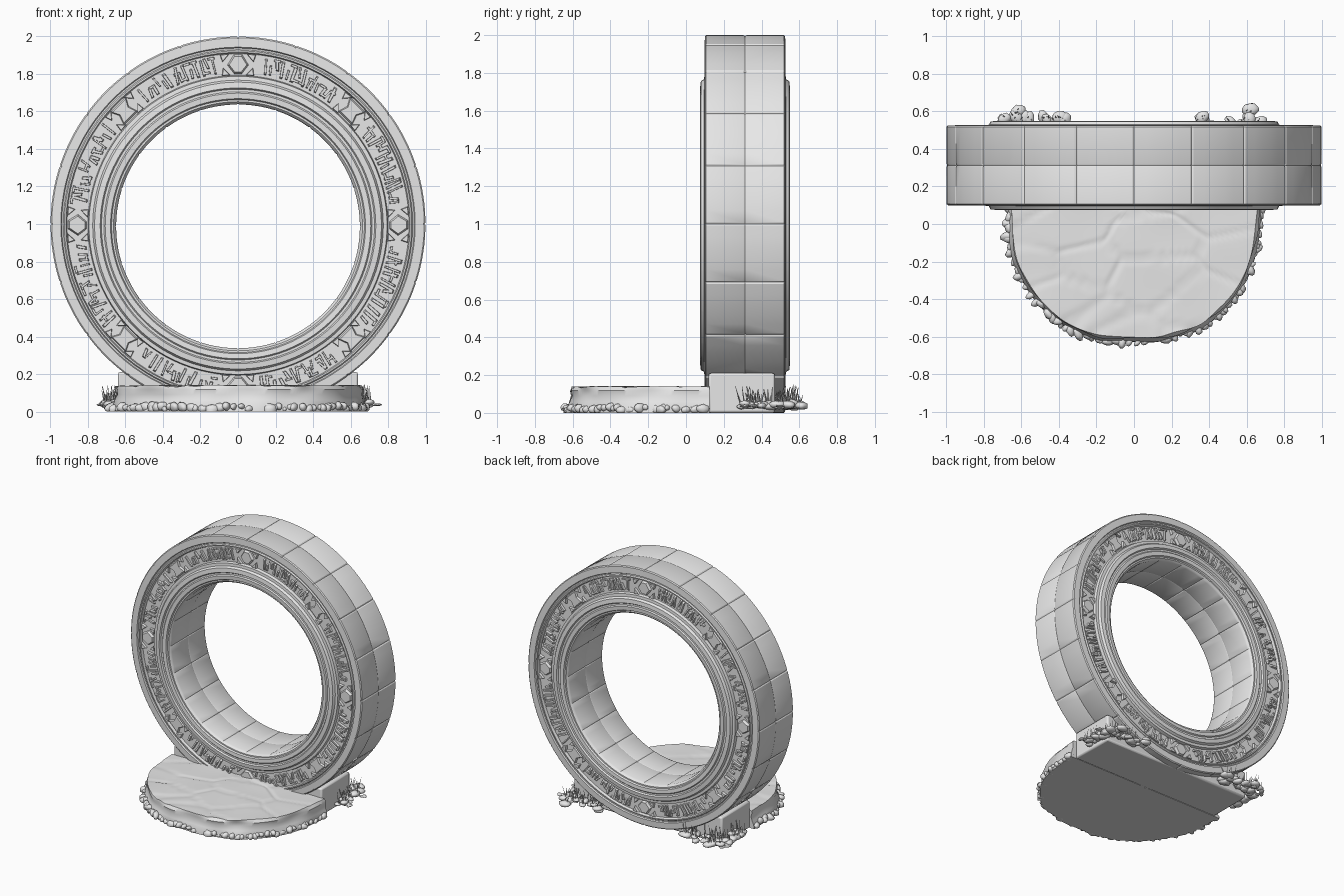
import bpy, bmesh, math, random
from mathutils import Vector, Matrix, noise

if "Cube" in bpy.data.objects:
    bpy.data.objects.remove(bpy.data.objects["Cube"])

random.seed(7)
MID = 0.3125                      # y of the ring's middle plane
stone = bpy.data.materials.new("grey_stone")
stone.diffuse_color = (0.8, 0.8, 0.8, 1)
stone.use_nodes = True
stone.node_tree.nodes["Principled BSDF"].inputs["Base Color"].default_value = stone.diffuse_color


def finish(bm, name, angle=35):
    bmesh.ops.recalc_face_normals(bm, faces=bm.faces[:])
    me = bpy.data.meshes.new(name)
    bm.to_mesh(me)
    bm.free()
    me.materials.append(stone)
    ob = bpy.data.objects.new(name, me)
    bpy.context.collection.objects.link(ob)
    bpy.ops.object.select_all(action='DESELECT')
    ob.select_set(True)
    bpy.context.view_layer.objects.active = ob
    bpy.ops.object.shade_smooth_by_angle(angle=math.radians(angle))
    return ob


def polar(r, deg, h):
    """Point on the ring: radius, angle, offset from the middle plane."""
    cz = 0.9875 + (r - 0.65) / 0.35 * 0.0125
    a = math.radians(deg)
    return Vector((r * math.cos(a), MID + h, cz + r * math.sin(a)))


# Ring: moulded profile swept round twenty blocks with shallow joints
half = [(.996, 0), (1, .01), (1, .206), (.993, .2125), (.945, .2145), (.94, .204),
        (.932, .204), (.926, .213), (.918, .213), (.912, .192), (.80, .192),
        (.795, .215), (.775, .217), (.765, .234), (.735, .2375), (.728, .226),
        (.715, .226), (.708, .234), (.68, .232), (.674, .22), (.664, .22),
        (.656, .212), (.65, .20), (.65, .01), (.653, 0)]
profile = [(r, -h) for r, h in half] + [(r, h) for r, h in half[-2:0:-1]]
bm = bmesh.new()
rings = []
for block in range(20):
    for step in (0, .5, 4, 7, 11, 14, 17.5):
        row = []
        for r, h in profile:
            if step == 0 and r > .99:
                r -= .005
            if step == 0 and r < .655:
                r += .004
            row.append(bm.verts.new(polar(r, block * 18 + step, h)))
        rings.append(row)
n = len(profile)
for i, row in enumerate(rings):
    nxt = rings[(i + 1) % len(rings)]
    for j in range(n):
        bm.faces.new((row[j], row[(j + 1) % n], nxt[(j + 1) % n], nxt[j]))
finish(bm, "portal_ring", 30)


# Carved relief in the channel, on both faces of the ring
def plate(bm, pts, top, side):
    """Tapered plate from (radius, angle) points, rising from the channel floor."""
    cr = sum(p[0] for p in pts) / len(pts)
    ca = sum(p[1] for p in pts) / len(pts)
    low = [bm.verts.new(polar(r, a, side * .185)) for r, a in pts]
    up = [bm.verts.new(polar(cr + (r - cr) * .78, ca + (a - ca) * .78, side * top))
          for r, a in pts]
    k = len(pts)
    bm.faces.new(up)
    for i in range(k):
        bm.faces.new((low[i], low[(i + 1) % k], up[(i + 1) % k], up[i]))


bm = bmesh.new()
for side in (-1, 1):
    for s in range(8):
        a = s * 45
        # lozenge with corner wedges
        if s % 2 == 0:
            plate(bm, [(.91, a - 1.5), (.91, a + 1.5), (.855, a + 4), (.805, a + 1.5),
                       (.805, a - 1.5), (.855, a - 4)], .211, side)
        else:
            plate(bm, [(.91, a - 4), (.91, a + 4), (.86, a + 2.5), (.805, a + 4),
                       (.805, a - 4), (.86, a - 2.5)], .207, side)
        for m in (-1, 1):
            plate(bm, [(.912, a + m * 2.8), (.912, a + m * 6.2), (.87, a + m * 5.5)], .211, side)
            plate(bm, [(.80, a + m * 2.8), (.80, a + m * 6.2), (.845, a + m * 5.5)], .211, side)
        # rune-like strokes
        t = a + 8
        while t < a + 36:
            w = random.uniform(.7, 1.3)
            r0, r1 = random.choice([(.81, .905), (.815, .87), (.845, .905), (.81, .9)])
            lean = random.uniform(-1.2, 1.2)
            plate(bm, [(r0, t), (r0, t + w), (r1, t + w + lean), (r1, t + lean)],
                  random.uniform(.205, .213), side)
            if random.random() < .5:
                rb = random.choice([.82, .86, .89])
                plate(bm, [(rb, t), (rb, t + 2.6), (rb + .014, t + 2.6), (rb + .014, t)],
                      .207, side)
            t += w + random.uniform(.7, 1.5)
finish(bm, "carved_relief")

# Plinth block under the ring
bm = bmesh.new()
bmesh.ops.create_cube(bm, size=1, matrix=Matrix.Translation((0, .295, .105))
                      @ Matrix.Diagonal((1.28, .35, .21, 1)))
# keep the block clear of the ring's carved faces by narrowing its upper middle
plinth = finish(bm, "plinth_block")
bev = plinth.modifiers.new("worn_edges", 'BEVEL')
bev.width = .012
bev.segments = 2

# Half-round dais with uneven paving on top
CY, RX, RY = .125, .66, .735


def outline(t):
    c, s = math.cos(t), math.sin(t)
    e = 2 / 2.3
    return (RX * math.copysign(abs(c) ** e, c), -RY * abs(s) ** e)


def paving(x, y):
    d, _ = noise.voronoi(Vector((x * 2.6, y * 4.2, 3.3)))
    crack = max(0, 1 - (d[1] - d[0]) / .12)
    return .139 + .006 * noise.noise(Vector((x * 4, y * 4, 0))) - .007 * crack


bm = bmesh.new()
COLS, ROWS = 110, 26
layers = [(i / ROWS, None) for i in range(1, ROWS + 1)]
layers += [(1.008, .118), (1.0, .09), (1.015, .06), (1.03, .03), (1.035, 0), (.01, 0)]
grid = []
for f, z in [(.001, None)] + layers:
    row = []
    for j in range(COLS + 1):
        t = math.pi * j / COLS
        ox, oy = outline(t)
        edge = 1 + .03 * noise.noise(Vector((ox * 5, oy * 5, 1 if z is None else 1 + z * 8)))
        if f < .5:
            edge = 1
        x, y = ox * f * edge, oy * f * edge
        if j in (0, COLS):
            y = 0
        row.append(bm.verts.new((x, CY + y, paving(x, y) if z is None else z)))
    grid.append(row)
for a, b in zip(grid, grid[1:]):
    for j in range(COLS):
        bm.faces.new((a[j], a[j + 1], b[j + 1], b[j]))
bmesh.ops.remove_doubles(bm, verts=bm.verts[:], dist=.0003)
bmesh.ops.holes_fill(bm, edges=[e for e in bm.edges if e.is_boundary], sides=0)
finish(bm, "paved_dais", 40)


def lump(bm, loc, size):
    m = (Matrix.Translation(loc) @ Matrix.Rotation(random.uniform(0, 6.3), 4, 'Z')
         @ Matrix.Diagonal((*size, 1)))
    made = bmesh.ops.create_icosphere(bm, subdivisions=2, radius=1, matrix=m)
    for v in made["verts"]:
        v.co += (v.co - Vector(loc)) * .25 * noise.noise(v.co * 40)
        v.co.z = max(v.co.z, 0)


# Rubble along the foot of the dais
bm = bmesh.new()
for i in range(75):
    ox, oy = outline(math.pi * (i + random.random()) / 75)
    k = random.uniform(1.0, 1.035)
    s = random.uniform(.016, .032)
    lump(bm, (ox * k, CY + oy * k, random.uniform(.012, .03)), (s * 1.3, s * .8, s * .9))
finish(bm, "foot_rubble", 60)

# Low plants and grass blades at the back corners
soil, grass = bmesh.new(), bmesh.new()
for m in (-1, 1):
    spots = [(random.uniform(.64, .71), random.uniform(.28, .5)) for _ in range(14)]
    spots += [(random.uniform(.36, .69), random.uniform(.48, .57)) for _ in range(26)]
    spots += [(random.uniform(.55, .66), random.uniform(.56, .62)) for _ in range(5 if m < 0 else 1)]
    for x, y in spots:
        s = random.uniform(.018, .036)
        lump(soil, (m * x, y, random.uniform(.03, .055)), (s * 1.3, s, s * .6))
        for _ in range(2):
            h = random.uniform(.05, .12)
            tilt = Matrix.Rotation(random.uniform(-.3, .3), 4, 'X') @ \
                Matrix.Rotation(random.uniform(-.3, .3), 4, 'Y')
            pos = Matrix.Translation((m * x + random.uniform(-.015, .015), y, .03))
            bmesh.ops.create_cone(grass, cap_ends=True, segments=4, radius1=.005, radius2=.001,
                                  depth=h, matrix=pos @ tilt @ Matrix.Translation((0, 0, h / 2)))
    # flat outlying leaves
    for _ in range(6):
        lump(soil, (m * random.uniform(.68, .75), random.uniform(.3, .58), .036), (.028, .016, .007))
finish(soil, "ground_plants", 60)
finish(grass, "grass_blades", 30)
